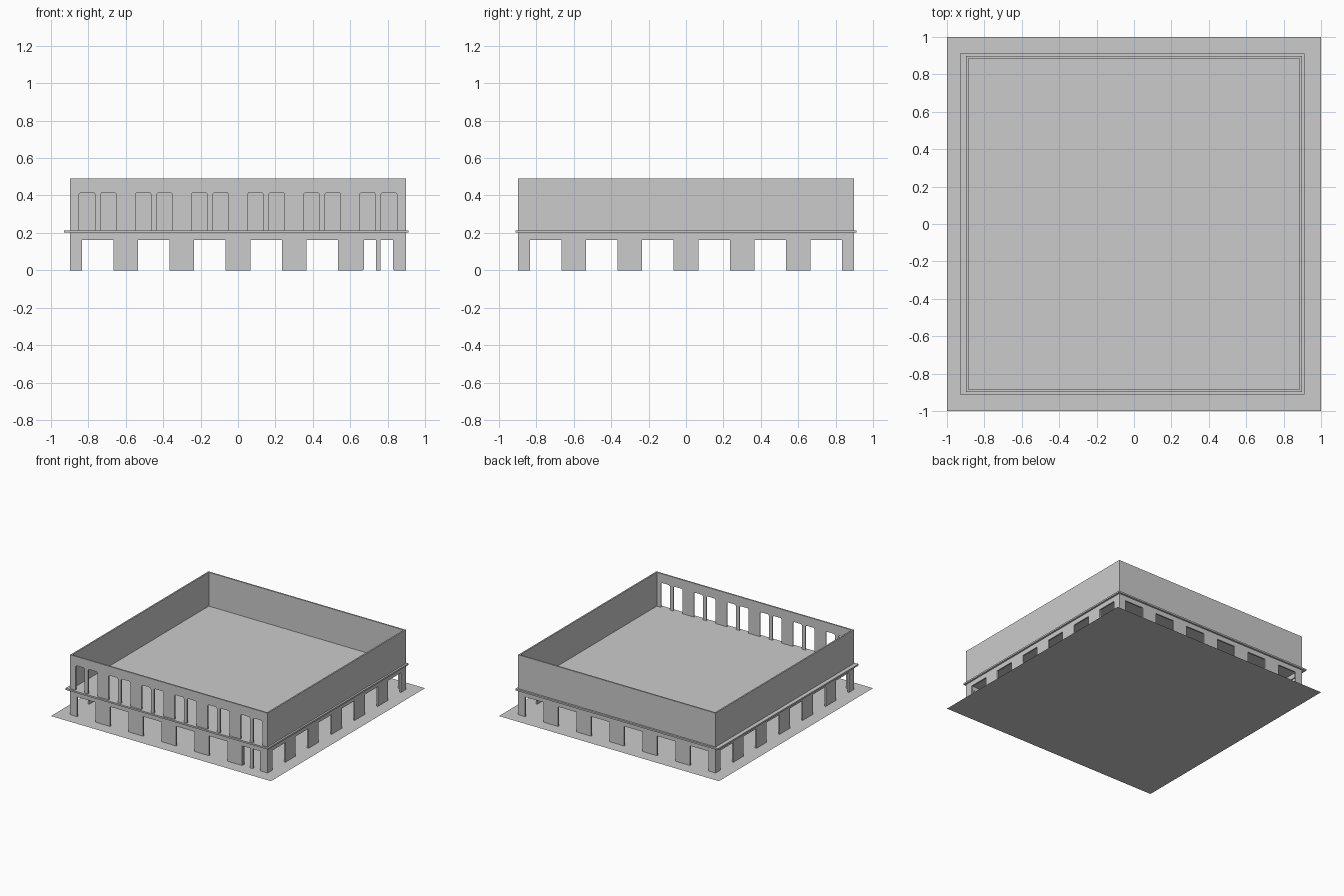
import bpy, bmesh, math
from mathutils import Matrix

if "Cube" in bpy.data.objects:
    bpy.data.objects.remove(bpy.data.objects["Cube"])

HALF, TOP, THICK = 0.897, 0.492, 0.012
BAYS = [-0.75 + 0.3 * i for i in range(6)]

grey = bpy.data.materials.new("plain grey")
grey.diffuse_color = (0.6, 0.6, 0.6, 1)
grey.use_nodes = True
grey.node_tree.nodes["Principled BSDF"].inputs["Base Color"].default_value = grey.diffuse_color


def link(name, mesh):
    mesh.materials.clear()
    mesh.materials.append(grey)
    ob = bpy.data.objects.new(name, mesh)
    bpy.context.collection.objects.link(ob)
    return ob


def box(name, x0, x1, y0, y1, z0, z1):
    bm = bmesh.new()
    bmesh.ops.create_cube(bm, size=1)
    for v in bm.verts:
        v.co.x = x1 if v.co.x > 0 else x0
        v.co.y = y1 if v.co.y > 0 else y0
        v.co.z = z1 if v.co.z > 0 else z0
    mesh = bpy.data.meshes.new(name)
    bm.to_mesh(mesh)
    bm.free()
    return link(name, mesh)


def wall(name, half, angle, windows=False):
    # outline with six street-level openings cut into the bottom edge
    outline = [(-half, TOP), (-half, 0)]
    for c in BAYS:
        a, b = c - 0.084, c + 0.084
        outline += [(a, 0), (a, 0.162), (b, 0.162), (b, 0)]
    outline += [(half, 0), (half, TOP)]
    loops = [outline]
    # paired upper windows with clipped top corners
    if windows:
        for c in BAYS:
            for a, b in ((c - 0.099, c - 0.015), (c + 0.015, c + 0.099)):
                loops.append([(a, 0.214), (b, 0.214), (b, 0.407), (b - 0.008, 0.417),
                              (a + 0.008, 0.417), (a, 0.407)])
    curve = bpy.data.curves.new(name + "_profile", 'CURVE')
    curve.dimensions = '2D'
    curve.fill_mode = 'BOTH'
    curve.extrude = THICK / 2
    for pts in loops:
        s = curve.splines.new('POLY')
        s.points.add(len(pts) - 1)
        for p, (x, z) in zip(s.points, pts):
            p.co = (x, z, 0, 1)
        s.use_cyclic_u = True
    temp = bpy.data.objects.new(name + "_profile", curve)
    bpy.context.collection.objects.link(temp)
    dg = bpy.context.evaluated_depsgraph_get()
    mesh = bpy.data.meshes.new_from_object(temp.evaluated_get(dg))
    bpy.data.objects.remove(temp)
    # stand it upright, push it to the front, then turn to its side
    mesh.transform(Matrix.Rotation(angle, 4, 'Z')
                   @ Matrix.Translation((0, -HALF + THICK / 2, 0))
                   @ Matrix.Rotation(math.pi / 2, 4, 'X'))
    bm = bmesh.new()
    bm.from_mesh(mesh)
    bmesh.ops.remove_doubles(bm, verts=bm.verts, dist=1e-5)
    bmesh.ops.recalc_face_normals(bm, faces=bm.faces)
    bm.to_mesh(mesh)
    bm.free()
    for p in mesh.polygons:
        p.use_smooth = False
    mesh.name = name
    link(name, mesh)


# flat paved plot
bm = bmesh.new()
bmesh.ops.create_grid(bm, x_segments=1, y_segments=1, size=1)
plot = bpy.data.meshes.new("plot")
bm.to_mesh(plot)
bm.free()
link("plot", plot)

# four walls, windows on the front only
wall("front_wall", HALF, 0, True)
wall("right_wall", HALF - THICK, math.pi / 2)
wall("back_wall", HALF, math.pi)
wall("left_wall", HALF - THICK, -math.pi / 2)

# upper floor slab projecting as a ledge
box("floor_slab", -0.93, 0.912, -0.912, 0.912, 0.201, 0.214)

# entrance post and side jambs in the last front bay
F = -HALF
box("entrance_post", 0.737, 0.763, F, F + THICK, 0, 0.17)
box("left_jamb", 0.666, 0.674, F + 0.002, F + 0.02, 0.005, 0.165)
box("right_jamb", 0.828, 0.834, F + 0.002, F + 0.02, 0.005, 0.165)
